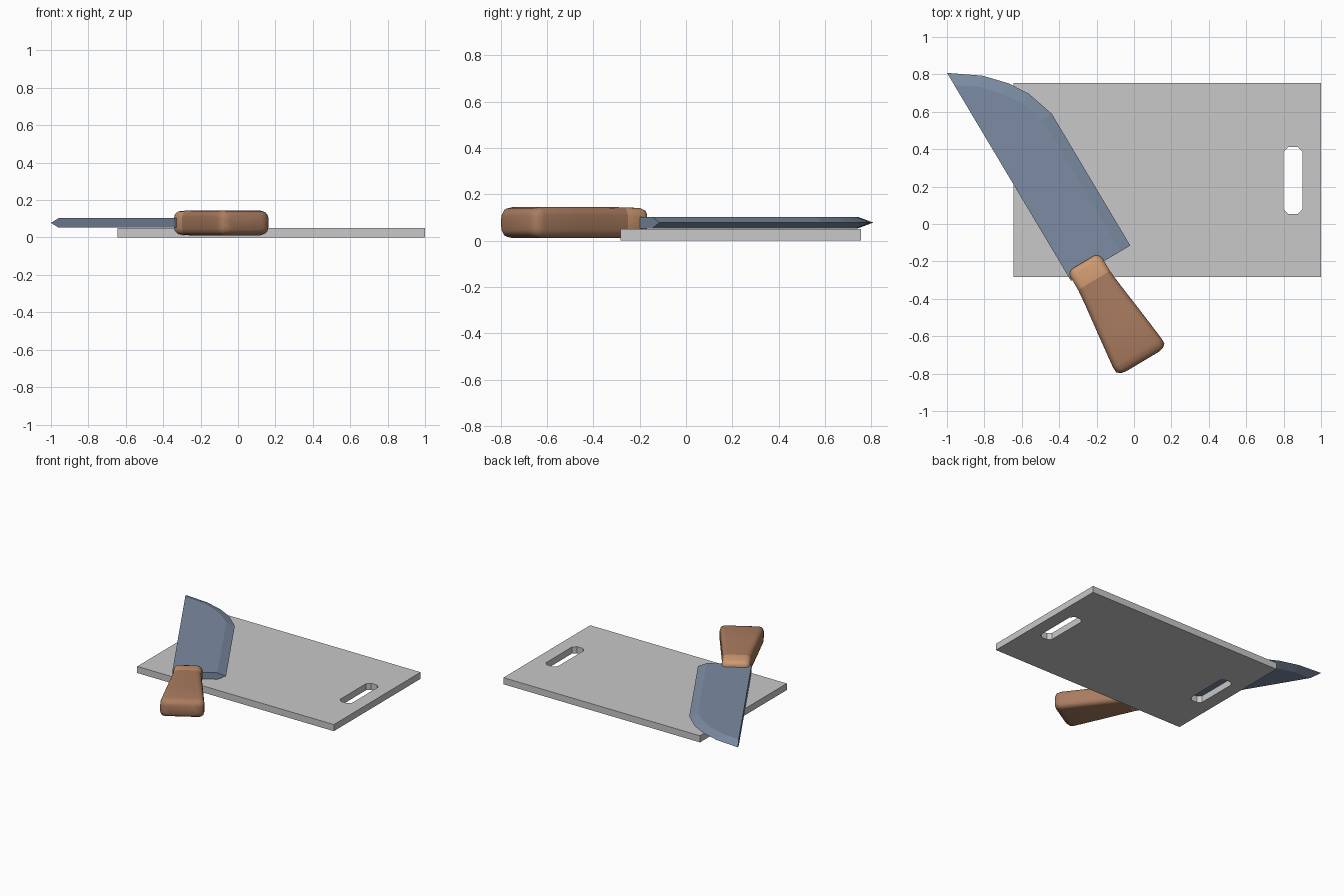
import bpy, bmesh, math
from mathutils import Vector

if "Cube" in bpy.data.objects:
    bpy.data.objects.remove(bpy.data.objects["Cube"])


def material(name, rgb):
    m = bpy.data.materials.new(name)
    m.diffuse_color = (*rgb, 1)
    m.use_nodes = True
    m.node_tree.nodes["Principled BSDF"].inputs["Base Color"].default_value = m.diffuse_color
    return m


GREY = material("board grey", (0.58, 0.58, 0.58))
STEEL = material("blue steel", (0.20, 0.26, 0.36))
WOOD = material("brown wood", (0.40, 0.20, 0.115))
TAN = material("tan collar", (0.62, 0.32, 0.165))


def finish(name, bm, mats, smooth=False):
    bmesh.ops.recalc_face_normals(bm, faces=bm.faces[:])
    me = bpy.data.meshes.new(name)
    bm.to_mesh(me)
    bm.free()
    for m in mats:
        me.materials.append(m)
    ob = bpy.data.objects.new(name, me)
    bpy.context.collection.objects.link(ob)
    if smooth:
        bpy.context.view_layer.objects.active = ob
        ob.select_set(True)
        bpy.ops.object.shade_smooth_by_angle(angle=math.radians(50))
        ob.select_set(False)
    return ob


# Cutting board with a chamfered grip slot at each end
def slot(cx):
    c, h, q = 0.05, 0.18, 0.025
    pts = [(c, h - q), (c - q, h), (q - c, h), (-c, h - q),
           (-c, q - h), (q - c, -h), (c - q, -h), (c, q - h)]
    return [(cx + x, 0.233 + y) for x, y in pts]


bm = bmesh.new()
edges = []
rim = [(-0.645, -0.283), (1.0, -0.283), (1.0, 0.754), (-0.645, 0.754)]
for loop in (rim, slot(0.85), slot(-0.495)):
    vs = [bm.verts.new((x, y, 0)) for x, y in loop]
    edges += [bm.edges.new((vs[i], vs[i - 1])) for i in range(len(vs))]
bmesh.ops.triangle_fill(bm, use_beauty=True, use_dissolve=False, edges=edges)
ext = bmesh.ops.extrude_face_region(bm, geom=bm.faces[:])
for g in ext["geom"]:
    if isinstance(g, bmesh.types.BMVert):
        g.co.z = 0.05
finish("cutting_board", bm, [GREY])

# Blade: flat spine, both cheeks ground down to a cutting edge
MID, HALF = 0.078, 0.025
edge_pts = [(-1.0, 0.808), (-0.81, 0.793), (-0.67, 0.752), (-0.56, 0.695),
            (-0.44, 0.59), (-0.02, -0.115)]
inner_pts = [(-0.96, 0.741), (-0.825, 0.733), (-0.70, 0.695), (-0.60, 0.645),
             (-0.488, 0.558), (-0.072, -0.146)]
bm = bmesh.new()
cut = [bm.verts.new((x, y, MID)) for x, y in edge_pts]
sides = []
for s in (1, -1):
    cheek = [bm.verts.new((x, y, MID + s * HALF))
             for x, y in inner_pts + [(-0.337, -0.304)]]
    bm.faces.new(cheek)
    for i in range(len(cut) - 1):
        bm.faces.new((cut[i], cut[i + 1], cheek[i + 1], cheek[i]))
    sides.append(cheek)
top, bot = sides
bm.faces.new((top[-1], top[0], cut[0], bot[0], bot[-1]))      # spine
bm.faces.new((top[-1], top[-2], cut[-1], bot[-2], bot[-1]))   # heel
finish("blade", bm, [STEEL])

# Handle and collar: rounded-box sections lofted along the knife axis
AXIS, SIDE = Vector((0.512, -0.859, 0)), Vector((0.859, 0.512, 0))


def section(bm, u, hw, hh, r):
    ring = []
    for k, (sx, sy) in enumerate(((1, 1), (-1, 1), (-1, -1), (1, -1))):
        for j in range(4):
            a = math.radians(90 * k + 30 * j)
            w = sx * (hw - r) + r * math.cos(a)
            z = sy * (hh - r) + r * math.sin(a)
            co = AXIS * u + SIDE * (w - 0.338)
            co.z = MID + z
            ring.append(bm.verts.new(co))
    return ring


def loft(name, stations, mat):
    bm = bmesh.new()
    rings = [section(bm, *s) for s in stations]
    for a, b in zip(rings, rings[1:]):
        for i in range(len(a)):
            bm.faces.new((a[i - 1], a[i], b[i], b[i - 1]))
    bm.faces.new(rings[0])
    bm.faces.new(rings[-1])
    finish(name, bm, [mat], True)


loft("collar", [(0.036, 0.070, 0.040, 0.025), (0.046, 0.088, 0.055, 0.03),
                (0.068, 0.099, 0.063, 0.035), (0.150, 0.099, 0.066, 0.035)], TAN)
loft("handle", [(0.150, 0.099, 0.066, 0.035), (0.24, 0.108, 0.067, 0.035),
                (0.42, 0.130, 0.067, 0.035), (0.60, 0.151, 0.067, 0.035),
                (0.632, 0.150, 0.060, 0.034), (0.648, 0.132, 0.048, 0.03),
                (0.655, 0.105, 0.036, 0.025)], WOOD)
